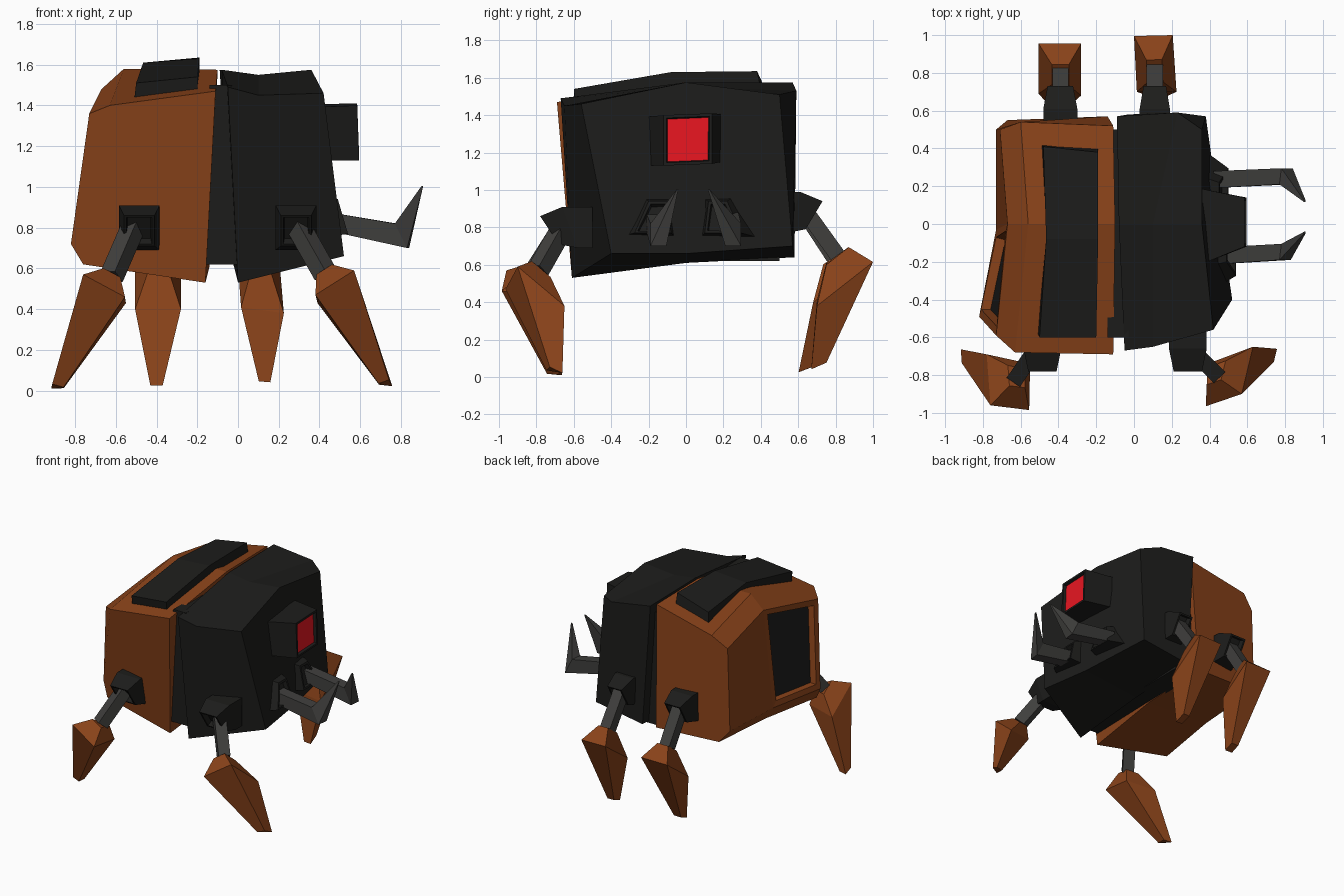
import bpy, bmesh
from mathutils import Vector as V

if "Cube" in bpy.data.objects:
    bpy.data.objects.remove(bpy.data.objects["Cube"])


def material(name, rgb):
    m = bpy.data.materials.new(name)
    m.diffuse_color = (*rgb, 1)
    m.use_nodes = True
    m.node_tree.nodes["Principled BSDF"].inputs["Base Color"].default_value = m.diffuse_color
    return m


ORANGE = material("rust_orange", (0.25, 0.055, 0.010))
BLACK = material("black_metal", (0.012, 0.012, 0.011))
GREY = material("grey_metal", (0.05, 0.049, 0.046))
RED = material("red_glow", (0.8, 0.008, 0.015))


def loft(name, rings, mat, recess=None, recess_mat=None, rim=0.05, depth=0.05):
    """Skin rings of equal point count; optionally sink a panel into one face."""
    bm = bmesh.new()
    loops = [[bm.verts.new(p) for p in r] for r in rings]
    n = len(loops[0])
    faces = [bm.faces.new(loops[0]), bm.faces.new(loops[-1])]
    for a, b in zip(loops, loops[1:]):
        for i in range(n):
            j = (i + 1) % n
            faces.append(bm.faces.new((a[i], a[j], b[j], b[i])))
    bmesh.ops.recalc_face_normals(bm, faces=bm.faces[:])
    if recess is not None:
        f = faces[recess]
        bmesh.ops.inset_individual(bm, faces=[f], thickness=rim)
        bmesh.ops.inset_individual(bm, faces=[f], thickness=0.008, depth=-depth)
        f.material_index = 1
    me = bpy.data.meshes.new(name)
    bm.to_mesh(me)
    bm.free()
    me.materials.append(mat)
    if recess_mat:
        me.materials.append(recess_mat)
    ob = bpy.data.objects.new(name, me)
    bpy.context.collection.objects.link(ob)
    return ob


def beam(name, p, q, w, mat):
    p, q = V(p), V(q)
    rot = (q - p).to_track_quat('Z', 'X')
    sq = [rot @ V((x * w / 2, y * w / 2, 0)) for x, y in ((-1, -1), (1, -1), (1, 1), (-1, 1))]
    return loft(name, [[p + c for c in sq], [q + c for c in sq]], mat)


# Rear orange half of the shell, with a sunken side panel
loft("orange_shell", [
    [(-.11, -.69, 1.47), (-.63, -.68, 1.40), (-.73, -.59, 1.36),
     (-.82, -.49, .72), (-.76, -.53, .62), (-.16, -.61, .53)],
    [(-.10, 0, 1.575), (-.56, 0, 1.58), (-.67, 0, 1.48),
     (-.73, -.03, .72), (-.69, 0, .64), (-.14, 0, .61)],
    [(-.11, .52, 1.575), (-.60, .54, 1.47), (-.71, .50, 1.38),
     (-.73, .50, .74), (-.67, .55, .66), (-.14, .57, .64)],
], ORANGE, recess=4, recess_mat=BLACK, rim=0.06)

# Black head half of the shell
loft("black_shell", [
    [(-.05, -.67, 1.49), (.10, -.65, 1.45), (.42, -.56, 1.46), (.52, -.40, .66), (0, -.61, .53)],
    [(-.08, 0, 1.575), (.10, 0, 1.55), (.36, 0, 1.575), (.46, 0, .66), (-.02, 0, .61)],
    [(-.09, .57, 1.575), (.23, .59, 1.53), (.36, .50, 1.51), (.38, .57, .70), (-.03, .58, .64)],
], BLACK)

# Core strip joining the halves
loft("joining_core", [[(-.14, y, 1.50), (-.03, y, 1.50), (.02, y, .62), (-.16, y, .62)]
                      for y in (-.60, .50)], BLACK)

# Bent plate on the orange back
loft("back_plate", [
    [(-.51, -.58, 1.42), (-.50, -.60, 1.51), (-.20, -.60, 1.54), (-.20, -.59, 1.45)],
    [(-.465, -.08, 1.54), (-.465, -.08, 1.61), (-.19, -.08, 1.63), (-.19, -.08, 1.54)],
    [(-.49, .42, 1.46), (-.48, .41, 1.57), (-.19, .38, 1.635), (-.19, .40, 1.54)],
], BLACK)

# Eye housing with sunken red lens
loft("eye_housing", [
    [(.34, -.22, 1.39), (.34, .19, 1.405), (.34, .19, 1.15), (.34, -.22, 1.13)],
    [(.585, -.12, 1.40), (.585, .14, 1.41), (.595, .14, 1.14), (.595, -.12, 1.13)],
], BLACK, recess=1, recess_mat=RED, rim=0.022, depth=0.02)

# Jaw sockets and hooked jaws
for side, s, y0, root, elbow, tip in (("left", 1, .07, .235, .25, .12),
                                      ("right", -1, -.05, -.17, -.15, -.045)):
    yo = y0 + s * .335
    x1 = .50 if s > 0 else .54
    loft(side + "_jaw_socket", [
        [(.33, y0, .97), (.33, y0 + s * .19, .97), (.35, yo, .74), (.35, y0, .74)],
        [(x1 - .05, y0 + s * .05, .94), (x1 - .05, y0 + s * .15, .94),
         (x1, yo - s * .11, .77), (x1, y0 + s * .03, .77)],
    ], BLACK, recess=1, recess_mat=BLACK, rim=0.02, depth=0.03)
    loft(side + "_jaw", [
        [(.42, root - .045, .88), (.42, root + .045, .88), (.42, root + .045, .79), (.42, root - .045, .79)],
        [(.77, elbow - .04, .82), (.78, elbow + .045, .82), (.84, elbow + .045, .70), (.83, elbow - .04, .70)],
        [(.905 + dx, tip + dy, 1.005) for dx, dy in ((-.004, -.004), (-.004, .004), (.004, .004), (.004, -.004))],
    ], GREY)


def leg(name, x, s, hw, dz, hip, knee, wide, tip):
    """Socket on the shell, strut from hip to knee, armoured foot below."""
    reach = (.78, .68) if s < 0 else (.73, .64)
    loft(name + "_socket", [
        [(x - hw, s * .50, .91 + dz), (x + hw, s * .50, .91 + dz),
         (x + hw, s * .50, .69 + dz), (x - hw, s * .50, .69 + dz)],
        [(x - hw, s * (reach[0] - .12), .91 + dz), (x + hw, s * (reach[0] - .12), .91 + dz),
         (x + hw, s * (reach[1] - .10), .69 + dz), (x - hw, s * (reach[1] - .10), .69 + dz)],
        [(x - hw * .75, s * reach[0], .86 + dz), (x + hw * .75, s * reach[0], .86 + dz),
         (x + hw * .75, s * reach[1], .71 + dz), (x - hw * .75, s * reach[1], .71 + dz)],
    ], BLACK, recess=1, recess_mat=BLACK, rim=0.018, depth=0.04)
    beam(name + "_strut", hip, knee, .085, GREY)
    wide = [V(p) for p in wide]
    mid = sum(wide, V()) / 4
    cap = [V(knee) + (p - mid) * .40 for p in wide]
    toe = [V(tip) + V(((p.x - mid.x) * .27, (p.y - mid.y) * .27, (p.z - mid.z) * .15)) for p in wide]
    loft(name + "_foot", [cap, wide, toe], ORANGE)


# Four legs
leg("front_left_leg", -.485, -1, .10, 0, (-.49, -.62, .86), (-.62, -.81, .56),
    [(-.555, -.985, .46), (-.76, -.96, .57), (-.78, -.69, .41), (-.55, -.74, .43)], (-.885, -.705, .018))
leg("front_right_leg", .285, -1, .10, 0, (.26, -.62, .87), (.43, -.79, .57),
    [(.38, -.965, .47), (.57, -.90, .59), (.63, -.65, .38), (.39, -.74, .43)], (.72, -.705, .035))
leg("back_left_leg", -.39, 1, .09, .08, (-.39, .62, .90), (-.39, .79, .64),
    [(-.505, .955, .59), (-.28, .955, .59), (-.28, .68, .40), (-.505, .69, .40)], (-.40, .64, .04))
leg("back_right_leg", .11, 1, .08, .08, (.11, .63, .90), (.11, .81, .65),
    [(0, .995, .615), (.205, 1.0, .615), (.225, .70, .38), (.015, .70, .41)], (.128, .71, .06))
